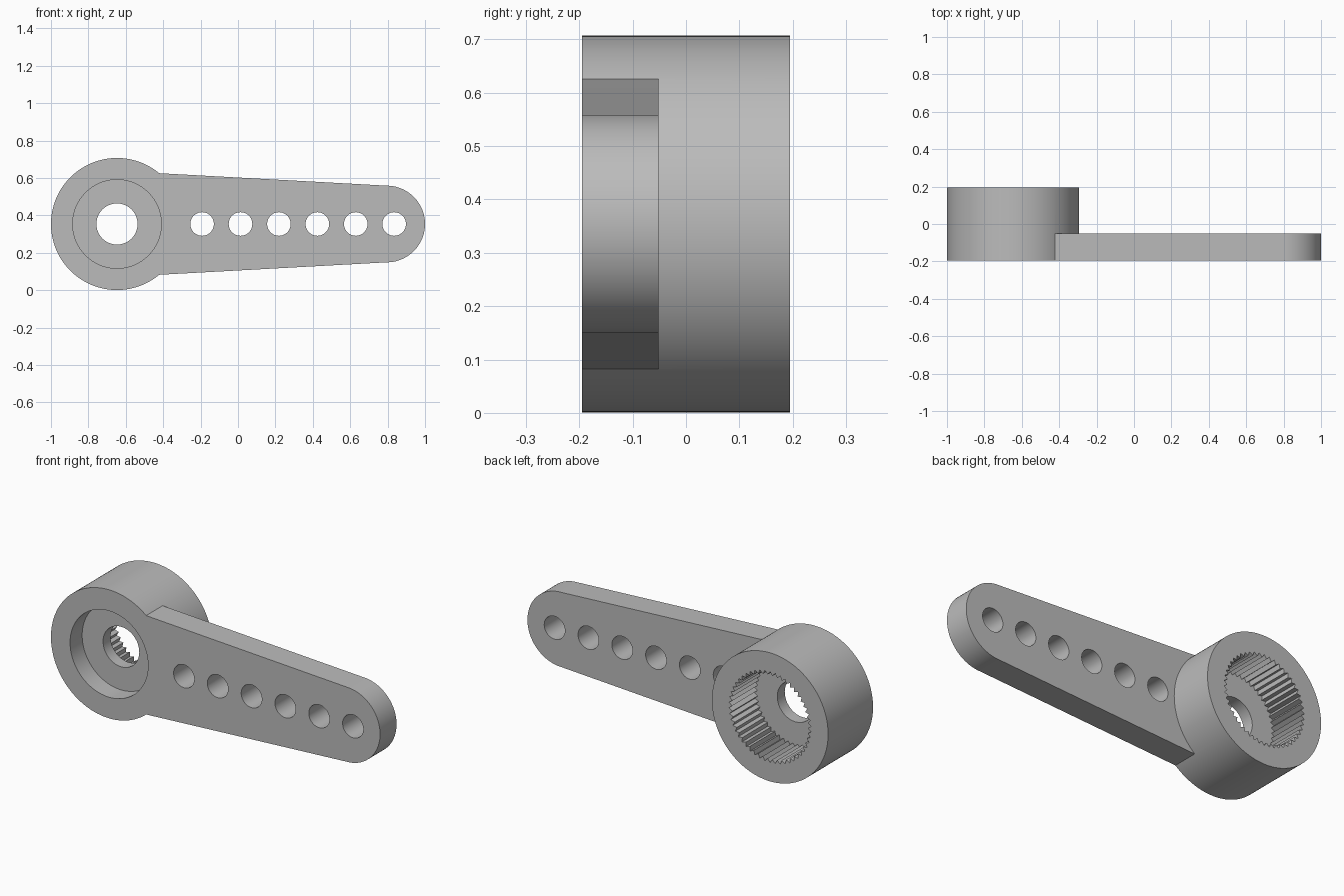
import bpy
import bmesh
from math import sin, cos, pi

if "Cube" in bpy.data.objects:
    bpy.data.objects.remove(bpy.data.objects["Cube"], do_unlink=True)

HUB_X, MID_Z, HUB_R = -0.647, 0.354, 0.353
FRONT, BACK, ARM_BACK = -0.195, 0.195, -0.052
TIP_X, TIP_R = 0.795, 0.205

grey = bpy.data.materials.new("plain grey")
grey.use_nodes = True
colour = (0.5, 0.5, 0.5, 1)
grey.diffuse_color = colour
grey.node_tree.nodes["Principled BSDF"].inputs["Base Color"].default_value = colour


def prism(name, outline, y0, y1):
    """Extrude an outline of (x, z) points from y0 to y1."""
    bm = bmesh.new()
    base = bm.faces.new([bm.verts.new((x, y0, z)) for x, z in outline])
    ext = bmesh.ops.extrude_face_region(bm, geom=[base])
    moved = [v for v in ext["geom"] if isinstance(v, bmesh.types.BMVert)]
    bmesh.ops.translate(bm, verts=moved, vec=(0, y1 - y0, 0))
    bmesh.ops.recalc_face_normals(bm, faces=bm.faces)
    mesh = bpy.data.meshes.new(name)
    bm.to_mesh(mesh)
    bm.free()
    mesh.materials.append(grey)
    obj = bpy.data.objects.new(name, mesh)
    bpy.context.collection.objects.link(obj)
    return obj


def circle(x, radius, count):
    return [(x + radius * cos(2 * pi * i / count), MID_Z + radius * sin(2 * pi * i / count))
            for i in range(count)]


def combine(target, tool, operation):
    """Apply a boolean and discard the tool."""
    bpy.context.view_layer.objects.active = target
    mod = target.modifiers.new("join", "BOOLEAN")
    mod.operation, mod.object, mod.solver = operation, tool, "EXACT"
    bpy.ops.object.modifier_apply(modifier=mod.name)
    bpy.data.objects.remove(tool, do_unlink=True)


# Round hub and tapered arm with a rounded tip
horn = prism("lever_arm_with_hub", circle(HUB_X, HUB_R, 128), FRONT, BACK)
tip = [(TIP_X + TIP_R * cos(a), MID_Z + TIP_R * sin(a))
       for a in (-pi / 2 + pi * i / 40 for i in range(41))]
root = [(-0.43, MID_Z + 0.272), (-0.43, MID_Z - 0.272)]
combine(horn, prism("arm", tip + root, FRONT, ARM_BACK), "UNION")

# Front recess and shaft hole
combine(horn, prism("recess", circle(HUB_X, 0.237, 96), FRONT - 0.1, FRONT + 0.105), "DIFFERENCE")
combine(horn, prism("shaft_hole", circle(HUB_X, 0.11, 64), -0.3, 0.3), "DIFFERENCE")

# Toothed socket in the back
teeth = 50
socket = []
for i in range(teeth * 2):
    r = 0.25 if i % 2 else 0.23
    a = pi * i / teeth
    socket.append((HUB_X + r * cos(a), MID_Z + r * sin(a)))
combine(horn, prism("socket", socket, -0.025, BACK + 0.1), "DIFFERENCE")

# Row of linkage holes
for i in range(6):
    combine(horn, prism("link_hole", circle(-0.192 + i * 0.2054, 0.063, 48), -0.3, 0.1), "DIFFERENCE")

bpy.ops.object.select_all(action="DESELECT")
horn.select_set(True)
bpy.context.view_layer.objects.active = horn
bpy.ops.object.shade_smooth_by_angle(angle=pi / 6)
